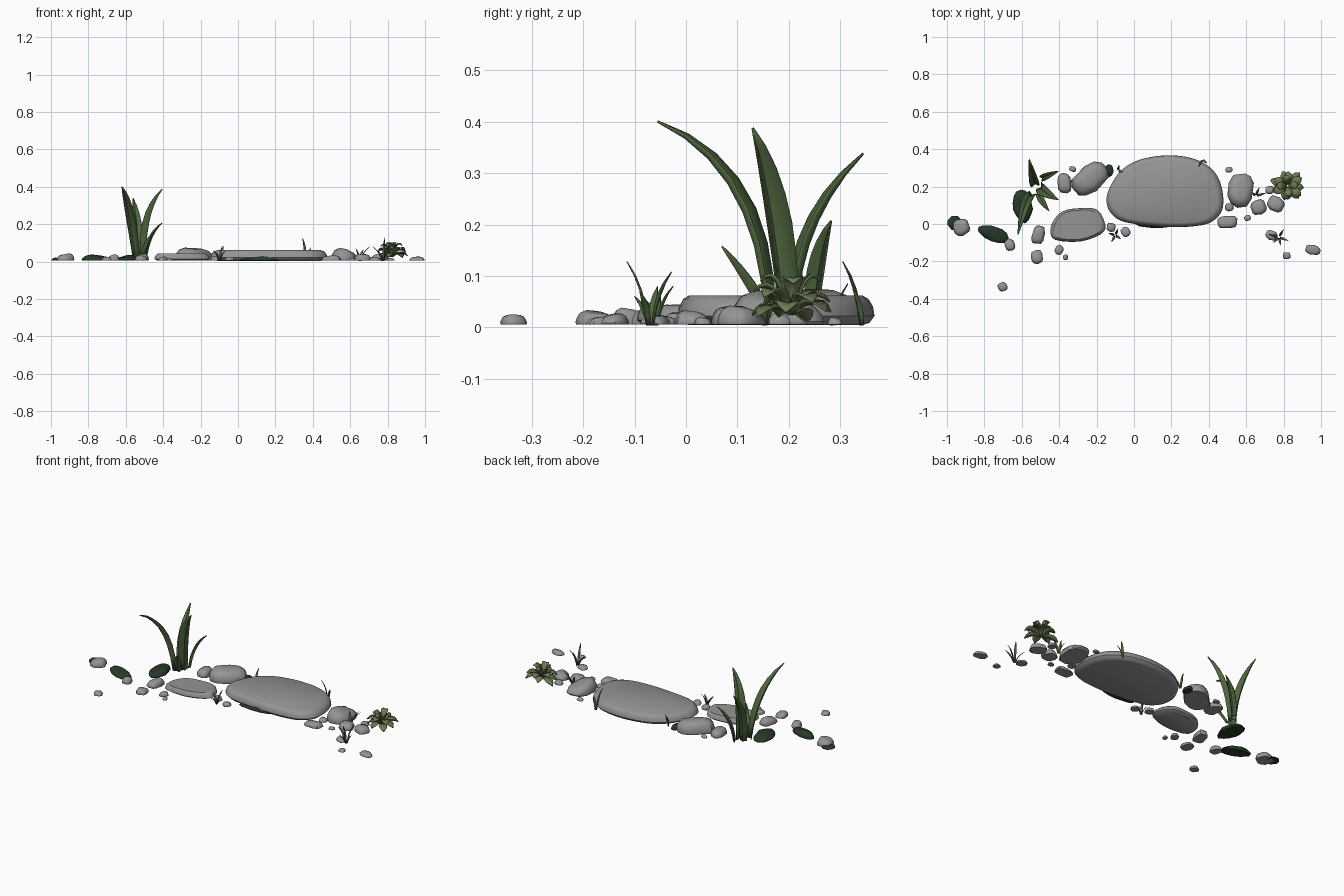
import bpy, bmesh, math, random
from mathutils import Vector

if "Cube" in bpy.data.objects:
    bpy.data.objects.remove(bpy.data.objects["Cube"])
random.seed(4)


def material(name, col):
    m = bpy.data.materials.new(name)
    m.diffuse_color = (*col, 1)
    m.use_nodes = True
    m.node_tree.nodes["Principled BSDF"].inputs["Base Color"].default_value = m.diffuse_color
    return m


STONE = material("stone_grey", (0.3, 0.3, 0.3))
LEAF = material("leaf_green", (0.08, 0.135, 0.05))
MOSS = material("moss_green", (0.02, 0.042, 0.022))
ROSETTE = material("rosette_green", (0.15, 0.2, 0.085))


def finish(bm, name, mat=None, angle=40):
    bmesh.ops.recalc_face_normals(bm, faces=bm.faces[:])
    me = bpy.data.meshes.new(name)
    bm.to_mesh(me)
    bm.free()
    ob = bpy.data.objects.new(name, me)
    bpy.context.collection.objects.link(ob)
    if mat:
        me.materials.append(mat)
    bpy.ops.object.select_all(action='DESELECT')
    ob.select_set(True)
    bpy.context.view_layer.objects.active = ob
    bpy.ops.object.shade_smooth_by_angle(angle=math.radians(angle))
    return ob


def smooth_loop(pts, k=4):
    # closed Catmull-Rom through the outline points
    P = [Vector(p) for p in pts]
    n, out = len(P), []
    for i in range(n):
        a, b, c, d = P[i - 1], P[i], P[(i + 1) % n], P[(i + 2) % n]
        for s in range(k):
            t = s / k
            out.append(0.5 * (2 * b + (c - a) * t + (2 * a - 5 * b + 4 * c - d) * t * t
                              + (3 * b - a - 3 * c + d) * t ** 3))
    return out


def rock(name, outline, rings, mat=STONE, angle=40, tilt=(0, 0)):
    # stack scaled copies of an outline; rings = (inset factor, z); tilt slopes the top
    bm = bmesh.new()
    n = len(outline)
    c = sum(outline, Vector((0, 0))) / n
    z0, top = rings[0][1], rings[-1][1]
    loops = []
    for f, z in rings:
        loops.append([bm.verts.new((*(c + (p - c) * f), z + (p - c).dot(Vector(tilt)) * (z - z0) / (top - z0)))
                      for p in outline])
    for a, b in zip(loops, loops[1:]):
        for i in range(n):
            j = (i + 1) % n
            bm.faces.new((a[i], a[j], b[j], b[i]))
    bm.faces.new(loops[0])
    bm.faces.new(loops[-1])
    return finish(bm, name, mat, angle)


def pebble(name, x, y, w, d, h, rot=0, mat=STONE, n=10, power=.75):
    a = math.radians(rot)
    pts = []
    for i in range(n):
        t = 2 * math.pi * (i + .5 + random.uniform(-.2, .2)) / n
        r = random.uniform(.98, 1.1)
        ct, st = math.cos(t), math.sin(t)
        u = w / 2 * r * math.copysign(abs(ct) ** power, ct)
        v = d / 2 * r * math.copysign(abs(st) ** power, st)
        pts.append(Vector((x + u * math.cos(a) - v * math.sin(a), y + u * math.sin(a) + v * math.cos(a))))
    tilt = (random.uniform(-.12, .12), random.uniform(-.12, .12))
    rings = [(.96, .005), (1, .005 + h * .15), (.93, h * .58), (.78, h * .86), (.5, h)]
    return rock(name, pts, rings, mat, 45, tilt)


# Two flat stepping slabs
rock("large_slab", smooth_loop([(-.147, .13), (-.127, .2), (-.07, .285), (.025, .342), (.17, .367), (.31, .352),
                                (.41, .3), (.462, .22), (.478, .11), (.45, .04), (.37, -.005), (.19, -.016),
                                (-.04, .008), (-.125, .06)]),
     [(.88, .004), (.95, .009), (1, .022), (.985, .04), (.94, .055), (.88, .062)])
rock("small_slab", smooth_loop([(-.447, -.04), (-.43, .02), (-.38, .068), (-.3, .084), (-.2, .078), (-.153, -.005),
                                (-.178, -.055), (-.29, -.094), (-.42, -.085)], 3),
     [(.88, .005), (1, .014), (.97, .03), (.87, .042)])

# Loose stones: x, y, width, depth, height, rotation
stones = [
    (-.235, .243, .215, .135, .07, 40), (-.373, .218, .072, .107, .042, 8), (-.328, .294, .038, .028, .02, -20),
    (-.511, -.058, .064, .1, .04, -15), (-.664, -.112, .055, .065, .035, 20), (-.519, -.176, .062, .072, .03, 10),
    (-.4, -.138, .042, .052, .025, -30), (-.366, -.178, .026, .03, .018, 0), (-.702, -.335, .05, .048, .024, 30),
    (-.924, -.018, .088, .09, .04, 20), (-.122, -.018, .045, .048, .028, 0), (-.045, -.042, .046, .05, .022, 40),
    (.57, .183, .135, .18, .058, -8), (.666, .09, .078, .078, .04, 20), (.757, .107, .09, .078, .038, -30),
    (.725, .182, .045, .042, .025, 0), (.508, .29, .038, .028, .018, 10), (.51, .09, .045, .042, .025, 0),
    (.5, .01, .105, .066, .03, 5), (.607, .032, .034, .03, .018, 20), (.816, -.17, .04, .038, .018, 0),
    (.957, -.139, .08, .05, .024, -12), (.735, -.06, .06, .05, .022, -20)]
for i, s in enumerate(stones):
    pebble(f"stone_{i + 1}", *s)

# Moss cushions
for i, s in enumerate([(-.595, .095, .1, .17, .03, 8), (-.75, -.054, .17, .08, .03, -20),
                       (-.96, .006, .075, .075, .018, 0), (.12, .006, .22, .055, .028, 0),
                       (-.133, .286, .045, .065, .03, 0)]):
    pebble(f"moss_{i + 1}", *s, mat=MOSS, n=14, power=1.05)


def blade(bm, base, ctrl, tip, width, seg=6, fold=.3, peak=.4, root=.55, blunt=.9):
    # creased tapering ribbon along a quadratic curve
    p0, p1, p2 = Vector(base), Vector(ctrl), Vector(tip)
    flat = (p2 - p0) * Vector((1, 1, 0))
    side = Vector((-flat.y, flat.x, 0)).normalized()
    rows = []
    for i in range(seg + 1):
        t = i / seg
        p = p0 * (1 - t) ** 2 + p1 * 2 * t * (1 - t) + p2 * t * t
        tan = ((p1 - p0) * (1 - t) + (p2 - p1) * t).normalized()
        up = side.cross(tan)
        if up.z < 0:
            up = -up
        f = root + (1 - root) * t / peak if t < peak else max(0, math.cos((t - peak) / (1 - peak) * math.pi / 2)) ** blunt
        w = width / 2 * max(f, .06)
        rows.append([bm.verts.new(q) for q in (p - side * w + up * w * fold, p, p + side * w + up * w * fold)])
    for a, b in zip(rows, rows[1:]):
        for k in (0, 1):
            bm.faces.new((a[k], a[k + 1], b[k + 1], b[k]))


def plant(name, blades, mat, thick=.003, **kw):
    bm = bmesh.new()
    for b in blades:
        blade(bm, *b, **kw)
    ob = finish(bm, name, mat, 50)
    so = ob.modifiers.new("thickness", 'SOLIDIFY')
    so.thickness = thick
    so.offset = 0


# Tall strap-leaved plant
plant("tall_plant", [
    ((-.545, .155, .005), (-.585, .145, .305), (-.62, -.055, .4), .052),
    ((-.495, .195, .005), (-.495, .17, .26), (-.405, .13, .387), .06),
    ((-.53, .215, .005), (-.535, .215, .2), (-.56, .345, .338), .05),
    ((-.49, .245, .005), (-.475, .255, .14), (-.405, .282, .207), .036),
    ((-.51, .16, .005), (-.495, .12, .08), (-.455, .07, .157), .034)],
      LEAF, .004, seg=7, fold=.7, peak=.35, root=.8, blunt=.8)

# Rosette succulent: broad spreading leaves, lower ones drooping
leaves = []
c = Vector((.822, .205, .025))
for count, reach, rise, w, off in [(7, .09, -.008, .046, 0), (6, .085, .03, .048, .5), (4, .06, .06, .042, .1)]:
    for i in range(count):
        a = 2 * math.pi * i / count + off + random.uniform(-.15, .15)
        r = reach * random.uniform(.85, 1.08)
        z = rise + random.uniform(-.008, .015)
        d = Vector((math.cos(a), math.sin(a), 0))
        leaves.append((c + d * .006, c + d * r * .5 + Vector((0, 0, z + .035)),
                       c + d * r + Vector((0, 0, z)), w))
plant("rosette_plant", leaves, ROSETTE, .004, seg=6, fold=.25, peak=.6, root=.25, blunt=.75)

# Small grass tufts: base x, y and blade tips (dx, dy, z)
tufts = [
    (.365, .345, [(-.02, -.04, .128), (.025, -.02, .075)]),
    (.775, -.07, [(.01, -.045, .128), (.025, .042, .108), (-.055, .015, .08), (.05, -.02, .07), (-.03, -.03, .06)]),
    (-.1, -.06, [(.015, .035, .08), (-.035, .01, .06), (.03, -.02, .055), (-.02, -.035, .05)]),
    (-.085, .285, [(.005, .03, .085), (.03, -.01, .06)]),
    (.65, .15, [(.055, .015, .08), (.02, .045, .065), (-.02, .02, .07)])]
for i, (x, y, tips) in enumerate(tufts):
    plant(f"grass_tuft_{i + 1}", [((x + dx * .15, y + dy * .15, .004), (x + dx * .3, y + dy * .3, z * .6),
                                   (x + dx, y + dy, z), .014) for dx, dy, z in tips], LEAF, .002, seg=4)
